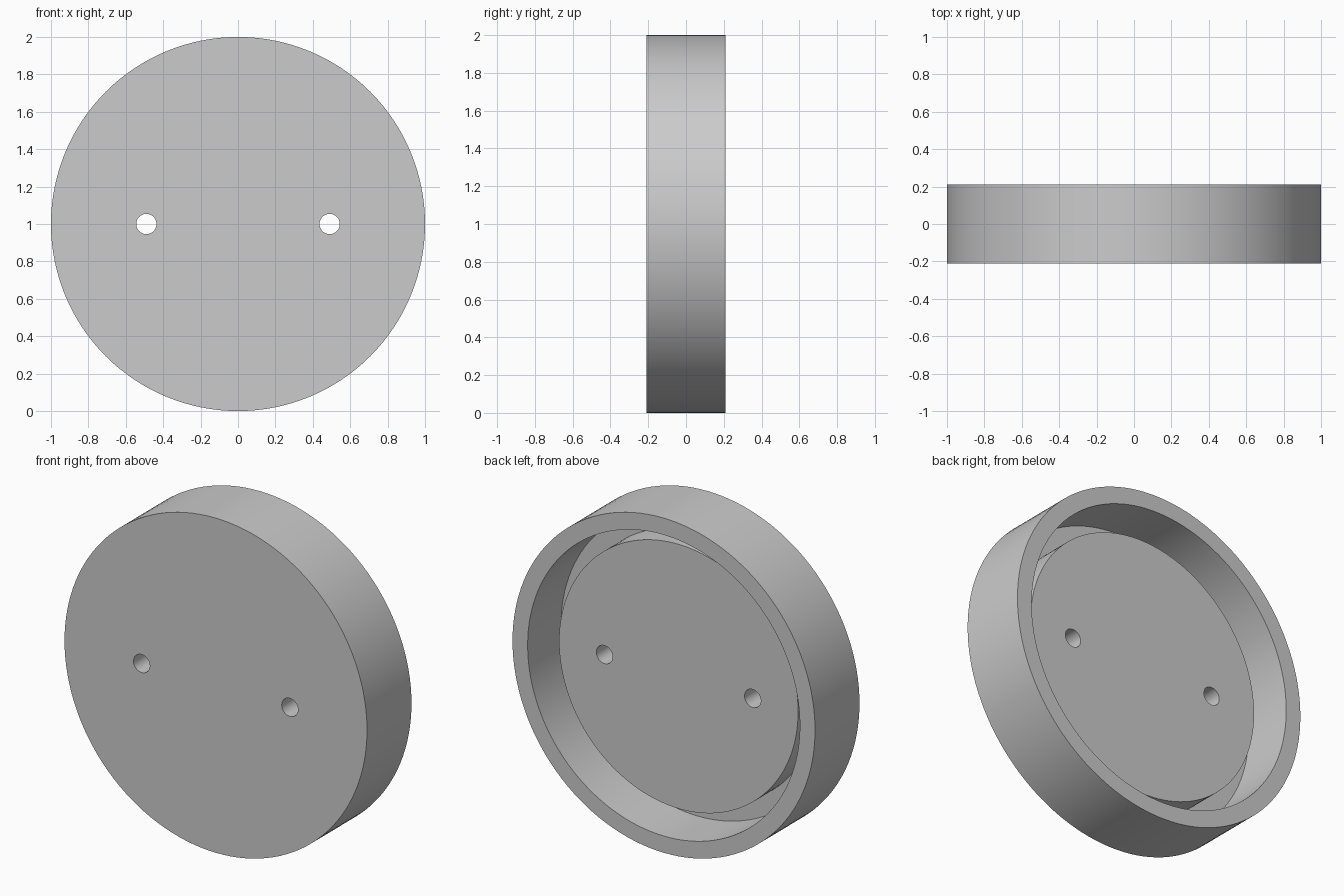
import bpy, bmesh, math
from mathutils import Matrix, Vector

if "Cube" in bpy.data.objects:
    bpy.data.objects.remove(bpy.data.objects["Cube"], do_unlink=True)

SEGMENTS = 128
HALF_DEPTH = 0.21

# One plain grey for the whole part
grey = bpy.data.materials.new("grey")
grey.use_nodes = True
colour = (0.6, 0.6, 0.6, 1)
grey.diffuse_color = colour
grey.node_tree.nodes["Principled BSDF"].inputs["Base Color"].default_value = colour


def make_object(name, bm):
    bmesh.ops.recalc_face_normals(bm, faces=bm.faces)
    mesh = bpy.data.meshes.new(name)
    bm.to_mesh(mesh)
    bm.free()
    mesh.materials.append(grey)
    obj = bpy.data.objects.new(name, mesh)
    bpy.context.collection.objects.link(obj)
    return obj


def lathe(name, profile):
    """Spin (radius, y) points about the y axis, with flat n-gon caps."""
    bm = bmesh.new()
    rings = []
    for radius, y in profile:
        angles = [2 * math.pi * i / SEGMENTS for i in range(SEGMENTS)]
        rings.append([bm.verts.new((radius * math.cos(a), y, 1 + radius * math.sin(a)))
                      for a in angles])
    for a, b in zip(rings, rings[1:]):
        for i in range(SEGMENTS):
            j = (i + 1) % SEGMENTS
            bm.faces.new((a[i], a[j], b[j], b[i]))
    bm.faces.new(rings[0])
    bm.faces.new(rings[-1])
    return make_object(name, bm)


# Cap: front plate, outer rim, groove and raised centre disc at the back
cap = lathe("round_cap", [
    (1.0, -HALF_DEPTH), (1.0, HALF_DEPTH),
    (0.9, HALF_DEPTH), (0.9, -0.105),
    (0.79, -0.105), (0.79, 0.07),
])

# Two through holes
bm = bmesh.new()
for side in (-1, 1):
    place = Matrix.Translation(Vector((0.49 * side, 0, 1))) @ Matrix.Rotation(math.pi / 2, 4, "X")
    bmesh.ops.create_cone(bm, cap_ends=True, segments=48, radius1=0.054,
                          radius2=0.054, depth=1, matrix=place)
cutter = make_object("hole_cutter", bm)
cutter.hide_render = True

cut = cap.modifiers.new("holes", "BOOLEAN")
cut.operation = "DIFFERENCE"
cut.solver = "EXACT"
cut.object = cutter

# Apply the cut, then remove the helper
bpy.context.view_layer.objects.active = cap
cap.select_set(True)
cutter.select_set(False)
bpy.ops.object.modifier_apply(modifier=cut.name)
bpy.data.objects.remove(cutter, do_unlink=True)
bpy.ops.object.shade_smooth_by_angle(angle=math.radians(30))
